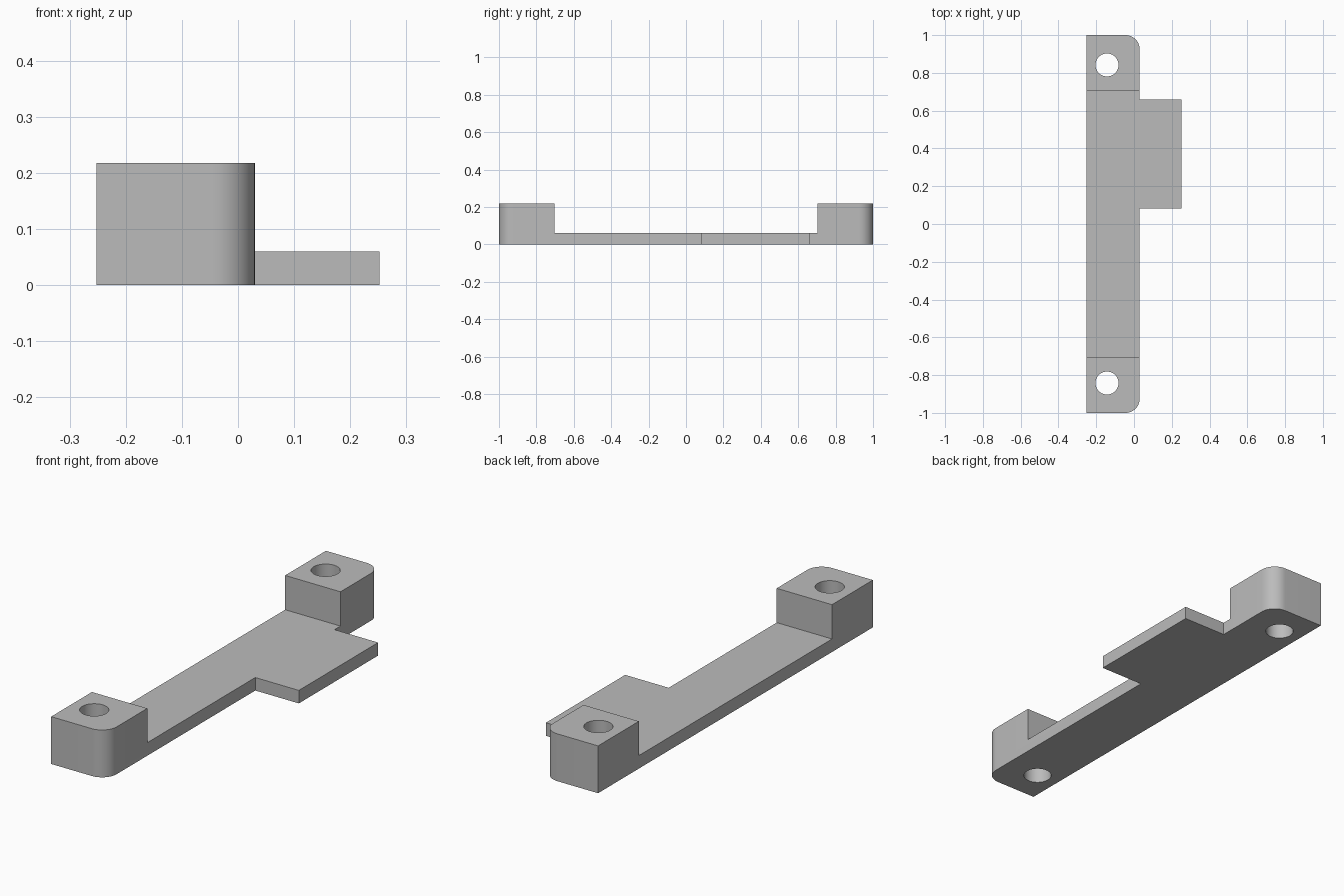
import bpy
import bmesh
from math import sin, cos, pi

if "Cube" in bpy.data.objects:
    bpy.data.objects.remove(bpy.data.objects["Cube"], do_unlink=True)

LEFT, RIGHT, TAB = -0.252, 0.03, 0.252
HEIGHT, PLATE, STEP = 0.218, 0.06, 0.703
RADIUS = 0.075

grey = bpy.data.materials.new("plain grey")
grey.use_nodes = True
colour = (0.5, 0.5, 0.5, 1)
grey.diffuse_color = colour
grey.node_tree.nodes["Principled BSDF"].inputs["Base Color"].default_value = colour


def prism(name, outline, bottom, top):
    """Extrude a counter-clockwise plan outline upwards."""
    bm = bmesh.new()
    base = bm.faces.new([bm.verts.new((x, y, bottom)) for x, y in outline])
    grown = bmesh.ops.extrude_face_region(bm, geom=[base], use_keep_orig=True)
    moved = [v for v in grown["geom"] if isinstance(v, bmesh.types.BMVert)]
    bmesh.ops.translate(bm, verts=moved, vec=(0, 0, top - bottom))
    bmesh.ops.recalc_face_normals(bm, faces=bm.faces)
    mesh = bpy.data.meshes.new(name)
    bm.to_mesh(mesh)
    bm.free()
    mesh.materials.append(grey)
    obj = bpy.data.objects.new(name, mesh)
    bpy.context.collection.objects.link(obj)
    return obj


def arc(cx, cy, radius, start, end, steps):
    angles = [start + (end - start) * i / steps for i in range(steps + 1)]
    return [(cx + radius * cos(a), cy + radius * sin(a)) for a in angles]


# Plan of the whole bracket: rounded outer corners and a side tab
outline = [(LEFT, -1)]
outline += arc(RIGHT - RADIUS, RADIUS - 1, RADIUS, -pi / 2, 0, 12)
outline += [(RIGHT, 0.083), (TAB, 0.083), (TAB, 0.66), (RIGHT, 0.66)]
outline += arc(RIGHT - RADIUS, 1 - RADIUS, RADIUS, 0, pi / 2, 12)
outline += [(LEFT, 1)]
bracket = prism("mounting_bracket", outline, 0, HEIGHT)

# Cutters: the space between the raised ends, and the screw holes
cutters = [prism("middle_cutter", [(-1, -STEP), (1, -STEP), (1, STEP), (-1, STEP)], PLATE, 1)]
for side in (-1, 1):
    hole = arc(-0.143, side * 0.842, 0.061, 0, 2 * pi, 48)[:-1]
    cutters.append(prism("hole_cutter", hole, -1, 1))

for cutter in cutters:
    cut = bracket.modifiers.new(cutter.name, "BOOLEAN")
    cut.operation = "DIFFERENCE"
    cut.solver = "EXACT"
    cut.object = cutter

# Apply the cuts and remove the cutters
bpy.context.view_layer.update()
evaluated = bracket.evaluated_get(bpy.context.evaluated_depsgraph_get())
final = bpy.data.meshes.new_from_object(evaluated)
bracket.modifiers.clear()
bracket.data = final
for cutter in cutters:
    bpy.data.objects.remove(cutter, do_unlink=True)

# Smooth the round walls, keeping edges sharp
bpy.ops.object.select_all(action="DESELECT")
bracket.select_set(True)
bpy.context.view_layer.objects.active = bracket
bpy.ops.object.shade_smooth_by_angle(angle=pi / 6)
